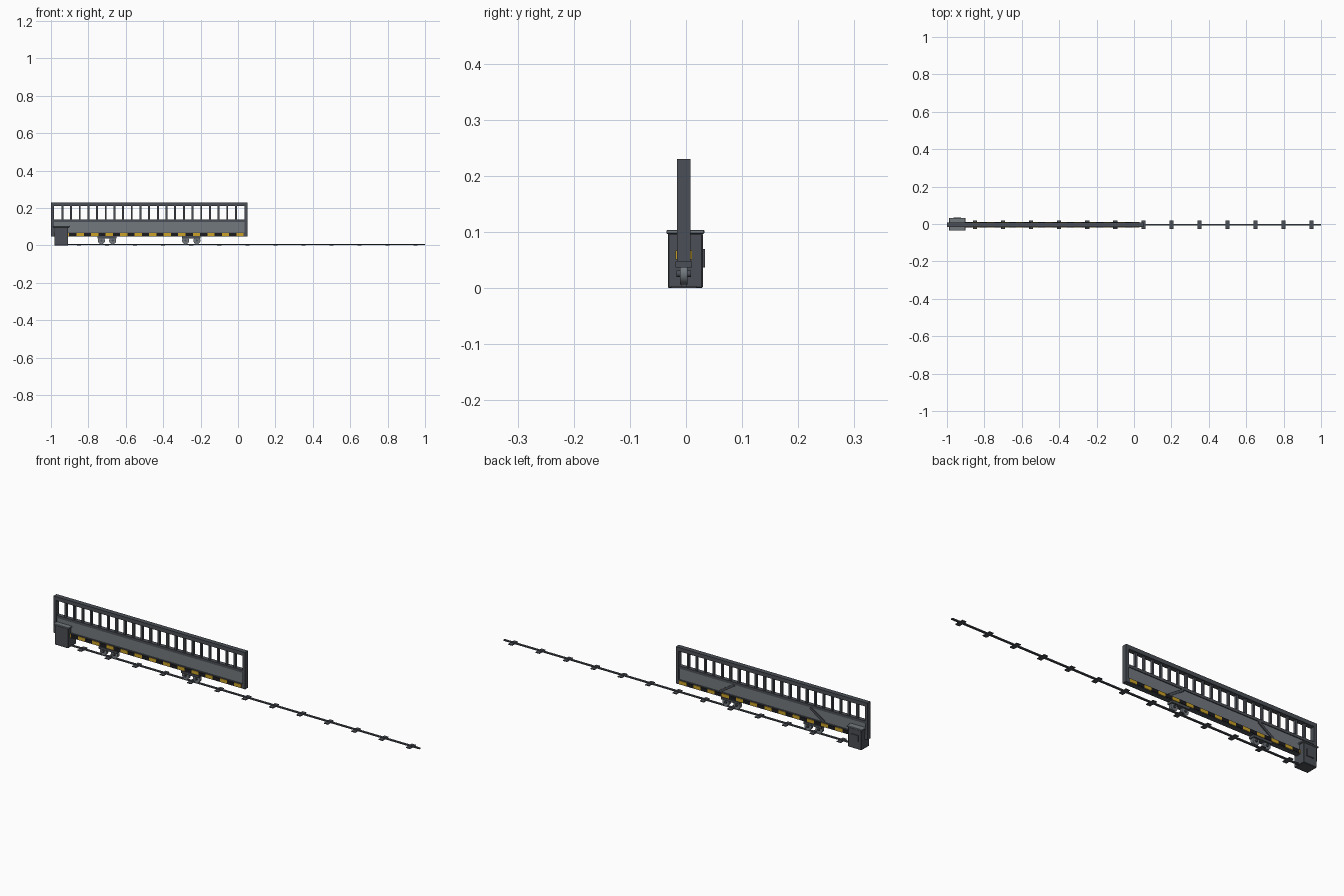
import bpy
import math
from mathutils import Matrix

if "Cube" in bpy.data.objects:
    bpy.data.objects.remove(bpy.data.objects["Cube"])


def mat(name, r, g, b):
    m = bpy.data.materials.new(name)
    m.diffuse_color = (r, g, b, 1)
    m.use_nodes = True
    m.node_tree.nodes["Principled BSDF"].inputs["Base Color"].default_value = m.diffuse_color
    return m


DARK = mat("dark_steel", 0.07, 0.078, 0.092)
MID = mat("panel_grey", 0.17, 0.19, 0.21)
BLACK = mat("stripe_black", 0.012, 0.012, 0.014)
YELLOW = mat("stripe_yellow", 0.6, 0.36, 0.02)
CY = -0.004  # centre line of gate and track
MIDX = -0.475  # middle of the gate


def box(name, x0, x1, y0, y1, z0, z1, m, bevel=0):
    bpy.ops.mesh.primitive_cube_add(size=1)
    o = bpy.context.object
    o.name = name
    o.data.transform(Matrix.Diagonal((x1 - x0, y1 - y0, z1 - z0, 1)))
    o.location = ((x0 + x1) / 2, (y0 + y1) / 2, (z0 + z1) / 2)
    o.data.materials.append(m)
    if bevel:
        b = o.modifiers.new("bevel", "BEVEL")
        b.width, b.segments = bevel, 1
    return o


def cyl(name, x, z, r, depth, m):
    bpy.ops.mesh.primitive_cylinder_add(vertices=20, radius=r, depth=depth,
                                        location=(x, CY, z), rotation=(math.pi / 2, 0, 0))
    o = bpy.context.object
    o.name = name
    o.data.materials.append(m)
    bpy.ops.object.shade_smooth_by_angle()


# Gate frame: rails and end posts
Y0, Y1 = CY - 0.012, CY + 0.012
box("bottom_rail", -1, 0.05, Y0, Y1, 0.048, 0.07, DARK)
box("middle_rail", -0.985, 0.035, CY - 0.01, CY + 0.01, 0.125, 0.138, DARK)
box("top_rail", -1, 0.05, Y0, Y1, 0.211, 0.23, DARK)
box("left_post", -1, -0.985, Y0, Y1, 0.07, 0.211, DARK)
box("right_post", 0.035, 0.05, Y0, Y1, 0.07, 0.211, DARK)

# Solid lower panel and upright bars
box("lower_panel", -0.985, 0.035, CY - 0.006, CY + 0.006, 0.07, 0.125, MID)
bars = 21
for i in range(bars):
    x = -0.985 + 1.02 * (i + 1) / (bars + 1)
    box("upright_bar", x - 0.005, x + 0.005, CY - 0.006, CY + 0.006, 0.138, 0.211, DARK)

# Diagonal braces on the back of the panel
for s in (-1, 1):
    xa, xb, za, zb = MIDX + s * 0.285, MIDX + s * 0.208, 0.072, 0.123
    length = math.hypot(xb - xa, zb - za)
    o = box("diagonal_brace", -length / 2, length / 2, -0.003, 0.003, -0.006, 0.006, DARK)
    o.location = ((xa + xb) / 2, CY + 0.008, (za + zb) / 2)
    o.rotation_euler = (0, -math.atan2(zb - za, xb - xa), 0)

# Hazard stripes on both faces of the bottom rail
n, w = 26, 1.01 / 26
for s in (-1, 1):
    for i in range(n):
        x = -0.98 + i * w
        ya, yb = sorted((CY + s * 0.012, CY + s * 0.0145))
        box("hazard_stripe", x, x + w, ya, yb, 0.051, 0.067, YELLOW if i % 2 else BLACK)

# Wheel carriages
for cx in (-0.70, -0.25):
    box("carriage_plate", cx - 0.05, cx + 0.05, CY - 0.015, CY + 0.015, 0.037, 0.048, DARK)
    for s in (-1, 1):
        cyl("wheel", cx + s * 0.03, 0.026, 0.019, 0.014, MID)
        cyl("wheel_axle", cx + s * 0.03, 0.026, 0.006, 0.026, DARK)

# Ground track with sleepers
box("track_rail", -0.92, 1, CY - 0.005, CY + 0.005, 0.002, 0.0075, DARK)
for i in range(13):
    x = -0.85 + 0.15 * i
    box("sleeper", x - 0.011, x + 0.011, CY - 0.023, CY + 0.023, 0, 0.004, DARK)

# Drive motor housing
box("motor_housing", -0.982, -0.908, -0.032, 0.03, 0, 0.098, DARK, 0.002)
box("motor_lid", -0.988, -0.902, -0.035, 0.033, 0.097, 0.104, MID, 0.0015)
box("motor_hatch", -0.965, -0.925, 0.029, 0.034, 0.037, 0.07, DARK)
